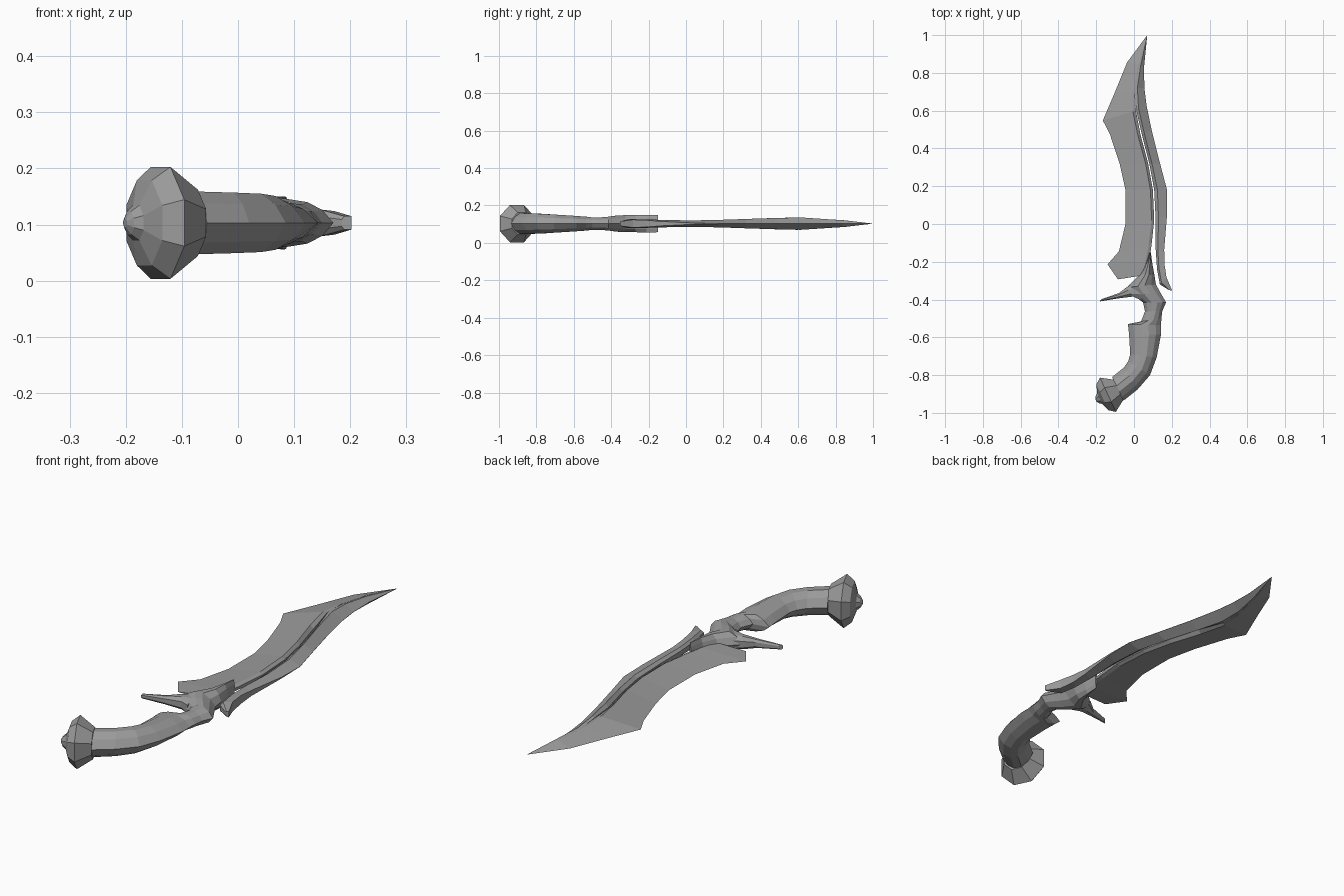
import bpy, bmesh, math
from mathutils import Vector

cube = bpy.data.objects.get("Cube")
if cube:
    bpy.data.objects.remove(cube, do_unlink=True)

ZC = 0.103  # height of the knife's mirror plane

steel = bpy.data.materials.new("plain grey")
steel.use_nodes = True
GREY = (0.33, 0.33, 0.33, 1)
steel.diffuse_color = GREY
steel.node_tree.nodes["Principled BSDF"].inputs["Base Color"].default_value = GREY


def loft(name, rings):
    """Skin equal-length rings of points and cap both ends."""
    bm = bmesh.new()
    loops = [[bm.verts.new((x, y, ZC + z)) for x, y, z in r] for r in rings]
    n = len(loops[0])
    for a, b in zip(loops, loops[1:]):
        for i in range(n):
            j = (i + 1) % n
            bm.faces.new((a[i], a[j], b[j], b[i]))
    bm.faces.new(loops[0])
    bm.faces.new(loops[-1])
    bmesh.ops.remove_doubles(bm, verts=bm.verts, dist=0.0002)
    bmesh.ops.recalc_face_normals(bm, faces=bm.faces)
    mesh = bpy.data.meshes.new(name)
    bm.to_mesh(mesh)
    bm.free()
    mesh.materials.append(steel)
    obj = bpy.data.objects.new(name, mesh)
    bpy.context.collection.objects.link(obj)
    return obj


def section(a, b, profile):
    """Ring across a to b from (fraction, height) pairs, mirrored below."""
    a, b = Vector(a), Vector(b)
    upper = [(*a.lerp(b, t), z) for t, z in profile]
    lower = [(x, y, -z) for x, y, z in reversed(upper) if z > 0]
    return upper + lower


# Blade: sharp edge point, groove point, half thickness, groove depth factor
blade = [
    ((-.085, -.293), (.06, -.27), .012, .5),
    ((-.14, -.214), (.08, -.20), .012, .5),
    ((-.08, -.145), (.093, -.11), .013, .5),
    ((-.045, 0), (.107, .02), .016, .5),
    ((-.045, .18), (.10, .18), .020, .5),
    ((-.075, .315), (.075, .32), .025, .5),
    ((-.127, .474), (.035, .47), .030, .5),
    ((-.165, .548), (.01, .60), .033, .9),
    ((-.10, .70), (.005, .70), .027, 1),
    ((-.037, .855), (.03, .845), .018, 1),
    ((.07, 1.0), (.0701, 1.0), .0001, 1),
]
loft("blade", [section(e, g, [(0, 0), (.91, h), (1, h * k)]) for e, g, h, k in blade])

# Spine strip with hooked end: inner point, outer point, half thickness, outer half thickness
spine = [
    ((.185, -.35), (.202, -.352), .012, .012),
    ((.137, -.32), (.172, -.283), .024, .021),
    ((.122, -.24), (.161, -.21), .023, .018),
    ((.115, -.135), (.160, -.135), .020, .012),
    ((.115, .02), (.175, .05), .017, .003),
    ((.107, .18), (.175, .18), .020, .0005),
    ((.081, .32), (.138, .32), .025, .0005),
    ((.040, .48), (.095, .49), .030, .0005),
    ((.010, .61), (.066, .63), .033, .0005),
    ((.005, .72), (.055, .72), .026, .0005),
    ((.030, .845), (.053, .83), .018, .0005),
    ((.07, 1.0), (.0701, 1.0), .0001, .0001),
]
loft("blade_spine", [section(a, b, [(0, h * (.5 if b[1] < .6 else .95)), (.25, h), (1, s)])
                     for a, b, h, s in spine])

# Eight-sided grip flowing into the collar: outer point, finger side point, half height
GRIP = [(0, 0), (.16, .62), (.38, 1), (.62, 1), (.84, .62), (1, 0)]
grip = [
    ((-.055, -.935), (-.116, -.81), .056),
    ((.02, -.875), (-.053, -.76), .054),
    ((.085, -.80), (-.030, -.725), .052),
    ((.12, -.706), (-.02, -.69), .048),
    ((.143, -.585), (-.026, -.585), .041),
    ((.143, -.535), (-.032, -.53), .037),
    ((.145, -.50), (.037, -.516), .034),
    ((.150, -.46), (.058, -.463), .033),
    ((.170, -.415), (.048, -.415), .037),
    ((.138, -.36), (.0, -.38), .043),
    ((.116, -.32), (-.037, -.335), .045),
    ((.108, -.27), (.03, -.267), .046),
    ((.097, -.21), (.062, -.21), .047),
    ((.089, -.15), (.081, -.15), .046),
]
loft("grip", [section(a, b, [(t, z * h) for t, z in GRIP]) for a, b, h in grip])

# Finger guard prong
prong = [
    ((.04, -.29), (.04, -.405), .036),
    ((-.04, -.335), (-.005, -.384), .028),
    ((-.08, -.366), (-.085, -.394), .018),
    ((-.172, -.398), (-.182, -.410), .010),
]
loft("guard_prong", [section(a, b, [(0, h * .5), (.3, h), (.7, h), (1, h * .5)])
                     for a, b, h in prong])

# Eight-sided pommel turned about the grip's end axis: distance along axis, radius
axis = Vector((-.905, -.424)).normalized()
side = Vector((axis.y, -axis.x))
rim = Vector((-.138, -.904))
pommel = [(-.062, .064), (0, .108), (.032, .082), (.048, .034), (.062, .022), (.070, .008)]


def turned_ring(d, r):
    ring = []
    for i in range(8):
        ang = math.radians(22.5 + 45 * i)
        p = rim + axis * d + side * (r * math.cos(ang))
        ring.append((p.x, p.y, r * math.sin(ang)))
    return ring


loft("pommel", [turned_ring(d, r) for d, r in pommel])
